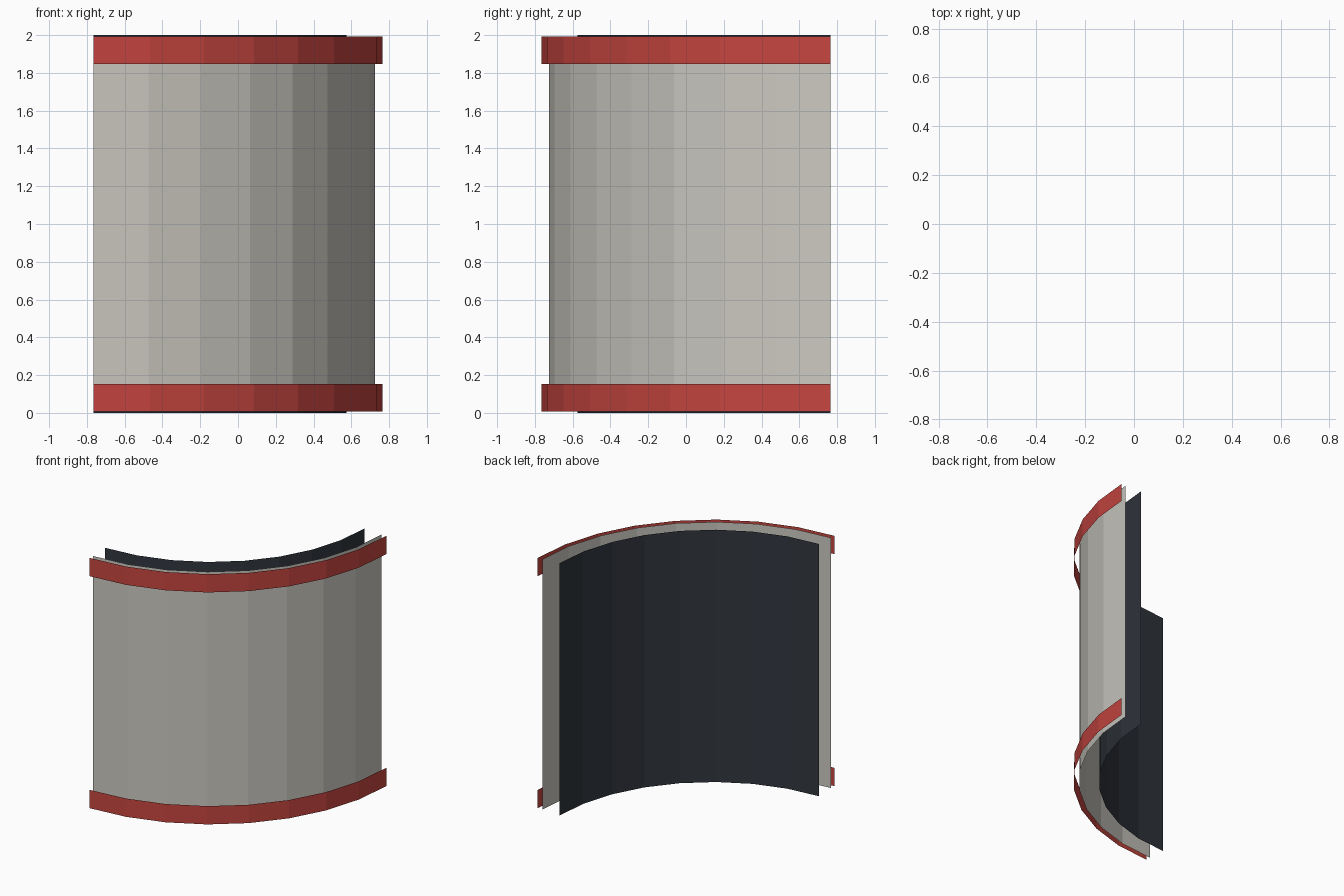
import bpy
import bmesh
from math import sin, cos, pi

if "Cube" in bpy.data.objects:
    bpy.data.objects.remove(bpy.data.objects["Cube"])

SEGMENTS = 8
R_BAND, R_WALL, R_LINING = 1.53, 1.49, 1.34
C = R_BAND / 2            # arc centre sits at (-C, C)
INSET = 0.008             # wall and bands stop just short of the lining ends
BAND = 0.145


def material(name, rgb):
    m = bpy.data.materials.new(name)
    m.diffuse_color = (*rgb, 1)
    m.use_nodes = True
    m.node_tree.nodes["Principled BSDF"].inputs["Base Color"].default_value = m.diffuse_color
    return m


def quarter_shell(name, radius, z0, z1, mat, inward=False):
    """Open quarter-cylinder sheet with flat facets."""
    bm = bmesh.new()
    columns = []
    for i in range(SEGMENTS + 1):
        a = -pi / 2 + i * pi / 2 / SEGMENTS
        x, y = -C + radius * cos(a), C + radius * sin(a)
        columns.append([bm.verts.new((x, y, z)) for z in (z0, z1)])
    for (a0, a1), (b0, b1) in zip(columns, columns[1:]):
        face = bm.faces.new((a0, b0, b1, a1))
        if inward:
            face.normal_flip()
    mesh = bpy.data.meshes.new(name)
    bm.to_mesh(mesh)
    bm.free()
    mesh.materials.append(mat)
    bpy.context.collection.objects.link(bpy.data.objects.new(name, mesh))


red = material("red_paint", (0.56, 0.06, 0.05))
grey = material("warm_grey", (0.60, 0.58, 0.53))
dark = material("dark_lining", (0.03, 0.036, 0.047))

# Curved wall and the dark lining behind it
quarter_shell("outer_wall", R_WALL, INSET, 2 - INSET, grey)
quarter_shell("inner_lining", R_LINING, 0, 2, dark, inward=True)

# Red trim bands along bottom and top
quarter_shell("bottom_band", R_BAND, INSET, INSET + BAND, red)
quarter_shell("top_band", R_BAND, 2 - INSET - BAND, 2 - INSET, red)
